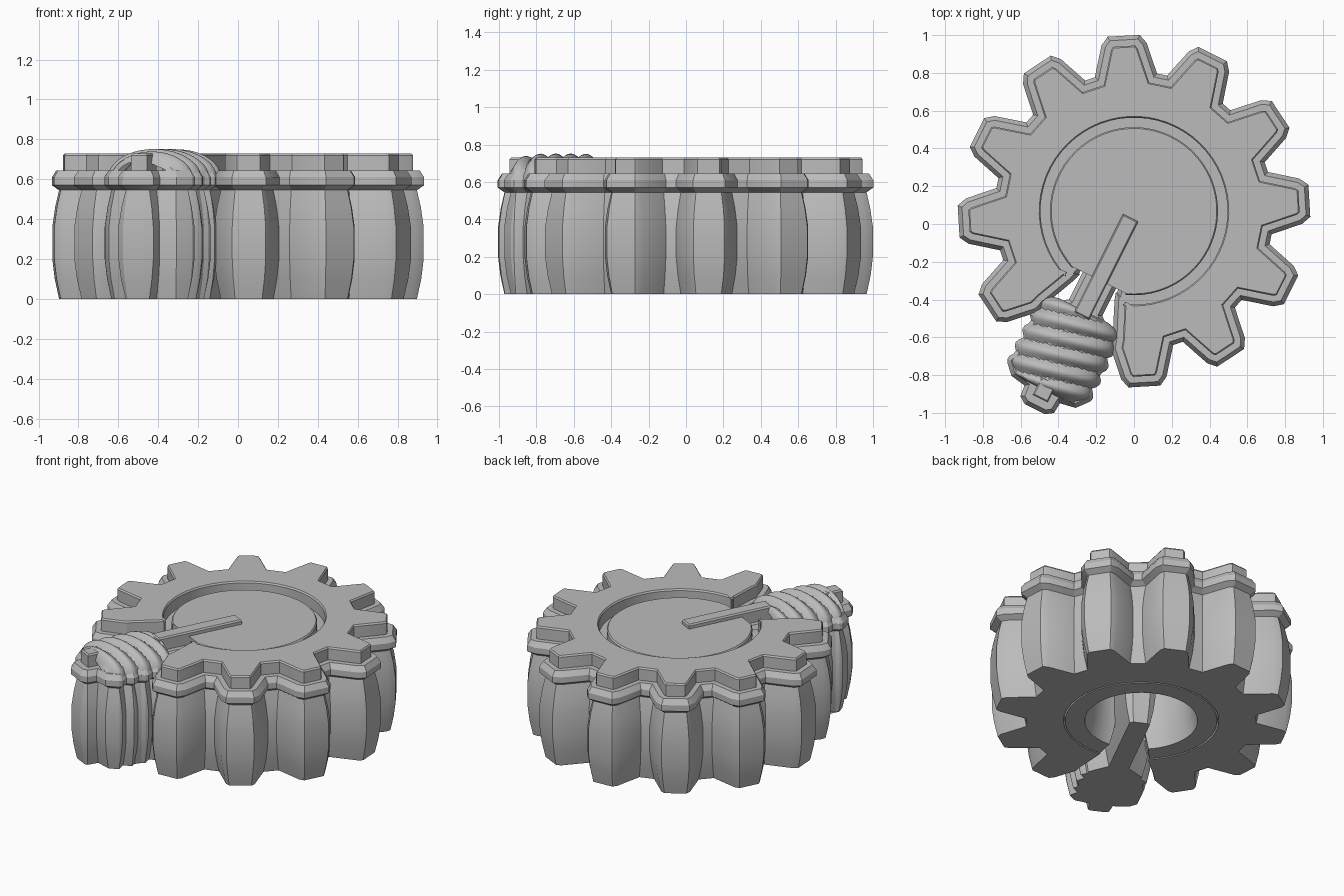
import bpy, bmesh, math
from mathutils import Vector

if "Cube" in bpy.data.objects:
    bpy.data.objects.remove(bpy.data.objects["Cube"])

grey = bpy.data.materials.new("plain grey")
grey.use_nodes = True
grey.diffuse_color = (0.5, 0.5, 0.5, 1)
grey.node_tree.nodes["Principled BSDF"].inputs["Base Color"].default_value = (0.5, 0.5, 0.5, 1)

# Local frame: +x runs from the hub out along the screw, then everything is turned
TURN = math.radians(243.4)
HUB = (0, 0.068, 0)


def finish(name, bm):
    bmesh.ops.recalc_face_normals(bm, faces=bm.faces)
    mesh = bpy.data.meshes.new(name)
    bm.to_mesh(mesh)
    bm.free()
    mesh.materials.append(grey)
    obj = bpy.data.objects.new(name, mesh)
    bpy.context.collection.objects.link(obj)
    obj.location, obj.rotation_euler = HUB, (0, 0, TURN)
    bpy.ops.object.select_all(action='DESELECT')
    obj.select_set(True)
    bpy.context.view_layer.objects.active = obj
    bpy.ops.object.shade_smooth_by_angle(angle=math.radians(25))
    return obj


def inset(points, d):
    """Shrink a counter-clockwise outline by d with mitred corners."""
    out = []
    for i, p in enumerate(points):
        e1 = (p - points[i - 1]).normalized()
        e2 = (points[(i + 1) % len(points)] - p).normalized()
        n1, n2 = Vector((-e1.y, e1.x)), Vector((-e2.y, e2.x))
        out.append(p + (n1 + n2) * d / max(1 + n1.dot(n2), 0.4))
    return out


def layered(name, points, layers):
    """Stack inset copies of an outline into a closed solid."""
    points = [Vector(p) for p in points]
    bm = bmesh.new()
    loops = [[bm.verts.new((p.x, p.y, z)) for p in inset(points, d)] for z, d in layers]
    n = len(points)
    for low, high in zip(loops, loops[1:]):
        for i in range(n):
            j = (i + 1) % n
            bm.faces.new((low[i], low[j], high[j], high[i]))
    bm.faces.new(loops[0][::-1])
    bm.faces.new(loops[-1])
    return finish(name, bm)


def arc(radius, start, end, steps=56):
    angles = [math.radians(start + (end - start) * i / steps) for i in range(steps + 1)]
    return [(radius * math.cos(a), radius * math.sin(a)) for a in angles]


def mirrored(side):
    """Close an outline given by its +y side, listed from low x to high x."""
    return [(x, -y) for x, y in side] + side[::-1]


# Barrel wall with a bevelled rim, then a raised plate on top
WALL = [(0, .035), (.1, .014), (.2, .002), (.36, .002), (.46, .016), (.545, .035),
        (.57, 0), (.61, 0), (.645, .022)]


def plate(top):
    return [(.645, .055), (top - .01, .055), (top, .062)]


# Gear body: eleven teeth, with a slot where the twelfth would be
tooth = [(.72, -.165), (.885, -.12), (.93, -.085), (.93, .085), (.885, .12), (.72, .165)]
outline = []
for k in range(1, 12):
    c, s = math.cos(math.radians(30 * k)), math.sin(math.radians(30 * k))
    outline += [(r * c - t * s, r * s + t * c) for r, t in tooth]
slot = [(.65, .2), (.55, .155), (.47, .12)]
outline += [(x, -y) for x, y in slot] + arc(.44, 346, 14) + slot[::-1]
layered("gear_body", outline, WALL + plate(.73))

# Open ring lining the hub
layered("hub_ring", arc(.5, 15, 345) + arc(.31, 345, 15), WALL + plate(.7))

# Screw body: shaft, scalloped head and end nub
PITCH, SLANT = .09, .22


def thread(x, y):
    return abs(math.sin(math.pi * (x + SLANT * y) / PITCH))


def head_side(sign):
    pts = [(-.012, .055), (.02, .098), (.57, .098), (.61, .145)]
    for i in range(19):
        x = .66 + .36 * i / 18
        full = .19 + .03 * min(1, i / 4)
        pts.append((x, full + .03 * thread(x, sign * .22)))
    return pts + [(1.07, .19), (1.085, .105), (1.145, .1), (1.172, .06)]


screw = [(x, -y) for x, y in head_side(-1)] + head_side(1)[::-1]
layered("screw_body", screw, WALL)

# Raised bars on the shaft and on the end nub
bar = [(.45, 0), (.72, 0), (.73, .007)]
layered("shaft_bar", mirrored([(.04, .045), (.62, .045)]), bar)
layered("nub_bar", mirrored([(1.0, .045), (1.11, .045)]), bar)

# Domed thread on top of the screw head
bm = bmesh.new()
bmesh.ops.create_grid(bm, x_segments=60, y_segments=28, size=1)
for v in bm.verts:
    x = .825 + .235 * v.co.x
    s = math.sin(v.co.y * math.pi / 2)
    ends = (1 - abs(v.co.x) ** 6) ** .5
    width = .235 * (.65 + .35 * ends)
    ridge = thread(x, s * width)
    lift = math.sqrt(max(0, 1 - s * s)) * (.6 + .4 * ends)
    v.co = (x, s * width * (.9 + .1 * ridge), .61 + .142 * lift * (.76 + .24 * ridge))
finish("screw_thread", bm)
